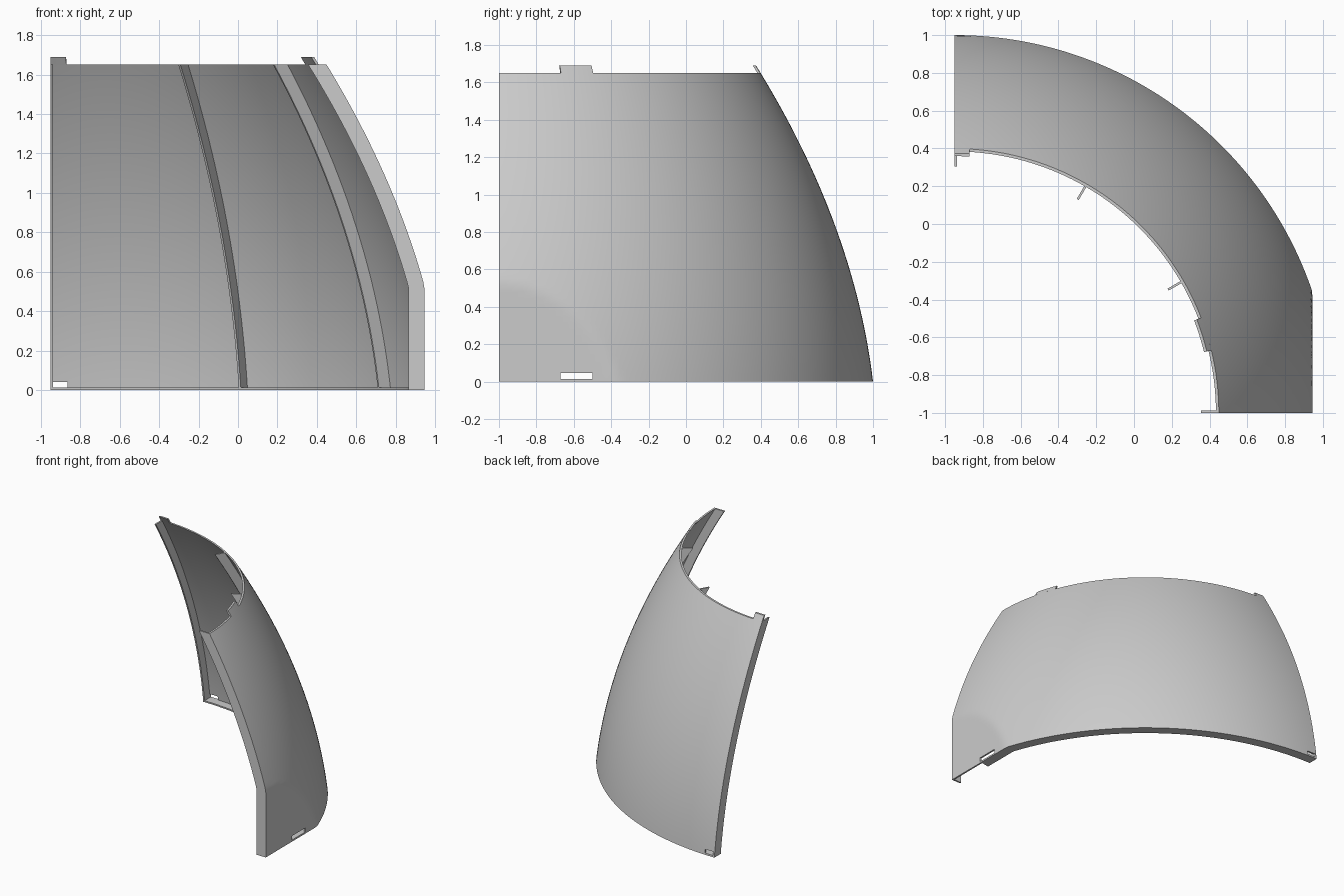
import bpy, bmesh, math
from mathutils import Vector

AXIS = Vector((-0.95, -1.0, 0))   # axis the curved panel turns around
CLIP = 1.895                      # distance from axis to the flat side
TOP = 1.65
WALL = 0.013                      # sheet thickness
DEPTH = 0.08                      # flange and rib depth

cube = bpy.data.objects.get("Cube")
if cube:
    bpy.data.objects.remove(cube, do_unlink=True)

grey = bpy.data.materials.new("plain_grey")
grey.use_nodes = True
colour = (0.6, 0.6, 0.6, 1)
grey.diffuse_color = colour
grey.node_tree.nodes["Principled BSDF"].inputs["Base Color"].default_value = colour


def point(deg, z, inset=0.0, shift=0.0):
    """Point on the curved wall, moved inward by inset and sideways by shift."""
    a = math.radians(deg)
    slope = 0.12 + 0.296 * z
    r = 2 - 0.12 * z - 0.148 * z * z - inset * math.hypot(1, slope)
    if math.cos(a) > 0.01:
        r = min(r, (CLIP - inset) / math.cos(a))
    radial = Vector((math.cos(a), math.sin(a), 0))
    side = Vector((-math.sin(a), math.cos(a), 0))
    return AXIS + radial * r + side * shift + Vector((0, 0, z))


def mix(pair, t):
    return pair[0] + (pair[1] - pair[0]) * t


def finish(bm, name):
    bmesh.ops.recalc_face_normals(bm, faces=bm.faces)
    mesh = bpy.data.meshes.new(name)
    bm.to_mesh(mesh)
    bm.free()
    mesh.materials.append(grey)
    obj = bpy.data.objects.new(name, mesh)
    bpy.context.collection.objects.link(obj)
    return obj


def smooth(obj):
    bpy.ops.object.select_all(action='DESELECT')
    obj.select_set(True)
    bpy.context.view_layer.objects.active = obj
    bpy.ops.object.shade_smooth_by_angle(angle=math.radians(30))


def solid(name, place, nu, nv):
    """Closed slab: place(u, v, w) gives positions, w being its two skins."""
    bm = bmesh.new()
    g = [[[bm.verts.new(place(i / nu, j / nv, w)) for w in (0, 1)]
          for j in range(nv + 1)] for i in range(nu + 1)]
    for i in range(nu):
        for j in range(nv):
            for w in (0, 1):
                bm.faces.new((g[i][j][w], g[i + 1][j][w],
                              g[i + 1][j + 1][w], g[i][j + 1][w]))
        for j in (0, nv):
            bm.faces.new((g[i][j][0], g[i + 1][j][0], g[i + 1][j][1], g[i][j][1]))
    for j in range(nv):
        for i in (0, nu):
            bm.faces.new((g[i][j][0], g[i][j + 1][0], g[i][j + 1][1], g[i][j][1]))
    obj = finish(bm, name)
    smooth(obj)
    return obj


def curved(name, degs, zs, insets, nu, nv):
    return solid(name, lambda u, v, w: point(mix(degs, u), mix(zs, v), insets[w]), nu, nv)


def upright(name, deg, zs, shifts):
    return solid(name, lambda u, v, w: point(deg, mix(zs, v), mix((WALL, DEPTH), u),
                                             shifts[w]), 1, 48)


def box(name, lo, hi):
    bm = bmesh.new()
    bmesh.ops.create_cube(bm, size=1)
    for v in bm.verts:
        v.co = [mix((lo[k], hi[k]), v.co[k] + 0.5) for k in range(3)]
    return finish(bm, name)


# Curved wall
wall = curved("curved_wall", (0, 90), (0, TOP), (0, WALL), 90, 48)

# Openings: two slots and a round hole
bm = bmesh.new()
bmesh.ops.create_cone(bm, cap_ends=True, segments=24, radius1=0.028, radius2=0.028, depth=0.6)
for v in bm.verts:
    v.co = Vector((0.85 + v.co.z, -0.9 + v.co.x, 0.83 + v.co.y))
cutters = [finish(bm, "hole_cutter"),
           box("side_slot_cutter", (0.8, -0.67, 0.013), (1.1, -0.5, 0.045)),
           box("back_slot_cutter", (-0.937, 0.9, 0.013), (-0.865, 1.1, 0.042))]
for c in cutters:
    c.hide_render = True
    mod = wall.modifiers.new(c.name, 'BOOLEAN')
    mod.operation = 'DIFFERENCE'
    mod.solver = 'EXACT'
    mod.object = c
bpy.context.view_layer.objects.active = wall
for c in cutters:
    bpy.ops.object.modifier_apply(modifier=c.name)
    bpy.data.objects.remove(c, do_unlink=True)
smooth(wall)

# Bottom flange, stopping short of the flat side's front corner
curved("bottom_flange", (10.2, 90), (0, 0.013), (WALL, DEPTH), 80, 1)

# End flanges and ribs
upright("front_flange", 0, (0, TOP), (0, WALL))
upright("side_flange", 90, (0, TOP), (-WALL, 0))
for name, deg in (("left_rib", 30), ("middle_rib", 60)):
    upright(name, deg, (0.013, TOP), (-0.006, 0.006))

# Locking tabs on the top edge
curved("front_tab", (13.7, 21.1), (TOP, 1.69), (0, WALL), 8, 1)
curved("back_tab", (86.7, 90), (TOP, 1.69), (0, WALL), 4, 1)
